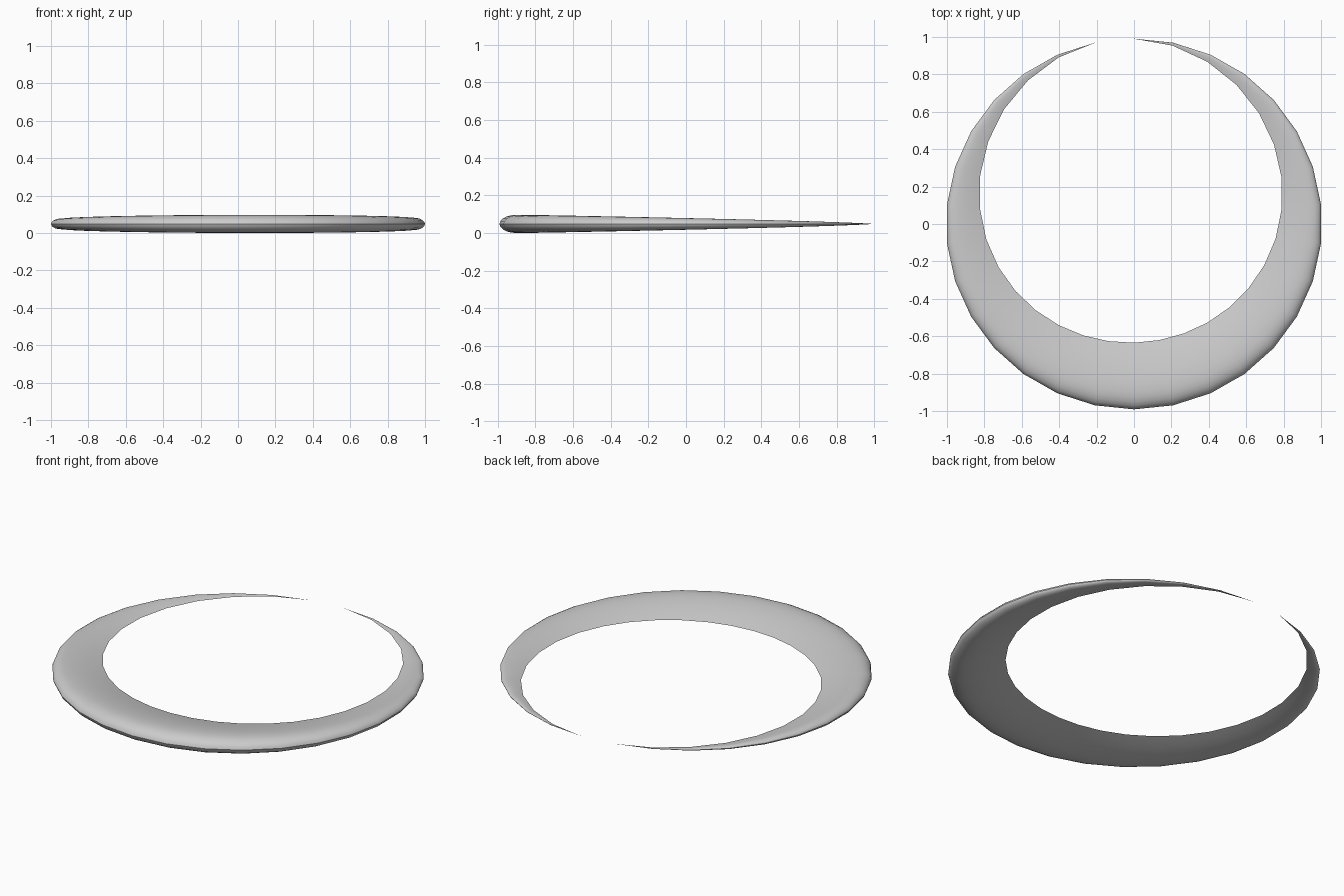
import bpy, bmesh, math

if "Cube" in bpy.data.objects:
    bpy.data.objects.remove(bpy.data.objects["Cube"])

STEPS = 29            # 30 stations, 12 degrees apart, leaving one step open at the back
RX, RY = 1.0055, 0.991
WIDTH, HALF_H = 0.357, 0.0485

# Upper half of the blade section: (distance in from outer rim, height), as fractions
half = [(0.015, 0.3), (0.05, 0.58), (0.11, 0.82), (0.18, 0.95), (0.26, 1.0),
        (0.38, 0.96), (0.53, 0.81), (0.68, 0.6), (0.84, 0.32)]
section = [(0, 0)] + half + [(1, 0)] + [(u, -h) for u, h in reversed(half)]

bm = bmesh.new()
rings = []
for i in range(STEPS + 1):
    a = math.radians(90 - 12 * i)
    s = max(math.sin(math.pi * i / STEPS), 0.0) ** 1.4   # taper to both tips
    s = max(s, 0.002)
    ring = []
    for u, h in section:
        d = u * WIDTH * s
        ring.append(bm.verts.new(((RX - d) * math.cos(a), (RY - d) * math.sin(a),
                                  HALF_H * (1 + h * s))))
    rings.append(ring)

# Skin the stations and close the tips
n = len(section)
for r0, r1 in zip(rings, rings[1:]):
    for j in range(n):
        k = (j + 1) % n
        bm.faces.new((r0[j], r0[k], r1[k], r1[j]))
bm.faces.new(rings[0])
bm.faces.new(rings[-1])
bmesh.ops.recalc_face_normals(bm, faces=bm.faces)

mesh = bpy.data.meshes.new("crescent_ring")
bm.to_mesh(mesh)
bm.free()
ring_obj = bpy.data.objects.new("crescent_ring", mesh)
bpy.context.collection.objects.link(ring_obj)
bpy.context.view_layer.objects.active = ring_obj
ring_obj.select_set(True)
bpy.ops.object.shade_smooth_by_angle(angle=math.radians(40))
